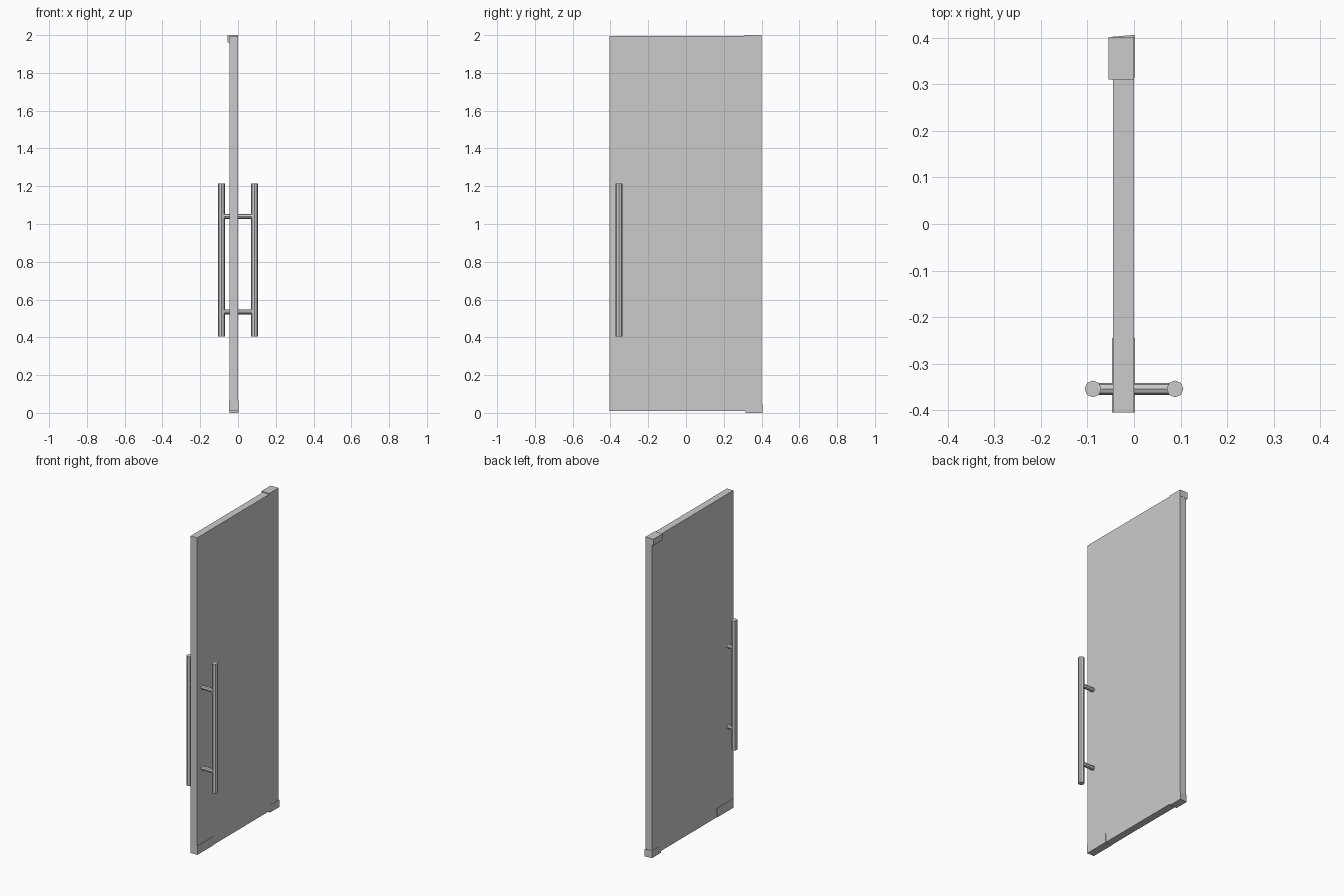
import bpy
import math
from mathutils import Vector

cube = bpy.data.objects.get("Cube")
if cube:
    bpy.data.objects.remove(cube, do_unlink=True)

# One neutral grey for the whole door
grey = bpy.data.materials.new("light_grey")
grey.use_nodes = True
colour = (0.6, 0.6, 0.6, 1)
grey.diffuse_color = colour
grey.node_tree.nodes["Principled BSDF"].inputs["Base Color"].default_value = colour


def box(name, low, high):
    low, high = Vector(low), Vector(high)
    bpy.ops.mesh.primitive_cube_add(size=1, location=(low + high) / 2)
    part = bpy.context.object
    part.name = name
    part.scale = high - low
    bpy.ops.object.transform_apply(location=False, rotation=False, scale=True)
    part.data.materials.append(grey)
    return part


def bar(name, start, end, radius, sides):
    start, end = Vector(start), Vector(end)
    axis = end - start
    bpy.ops.mesh.primitive_cylinder_add(
        vertices=sides, radius=radius, depth=axis.length,
        location=(start + end) / 2,
        rotation=axis.to_track_quat("Z", "Y").to_euler())
    part = bpy.context.object
    part.name = name
    part.data.materials.append(grey)
    return part


# Door leaf
box("door_panel", (-0.045, -0.405, 0.01), (0, 0.4, 1.995))

# Pivot fittings on the hinge edge and the lock plate at the free corner
box("top_pivot", (-0.055, 0.31, 1.96), (0, 0.401, 2))
bottom = box("bottom_pivot", (-0.046, 0.315, 0), (0.002, 0.406, 0.045))
for vert in bottom.data.vertices:
    if vert.co.x < 0 and vert.co.y > 0:
        vert.co.y -= 0.004
box("corner_lock", (-0.047, -0.405, 0.009), (0.002, -0.245, 0.065))

# Pull handles on both faces, joined by two posts each
HANDLE_Y = -0.354
for side, label in ((1, "left"), (-1, "right")):
    x = side * 0.088
    bar(label + "_handle", (x, HANDLE_Y, 0.405), (x, HANDLE_Y, 1.215), 0.018, 8)
    for z, level in ((0.535, "lower"), (1.04, "upper")):
        bar(f"{label}_{level}_post", (-0.022, HANDLE_Y, z), (x, HANDLE_Y, z), 0.013, 8)
